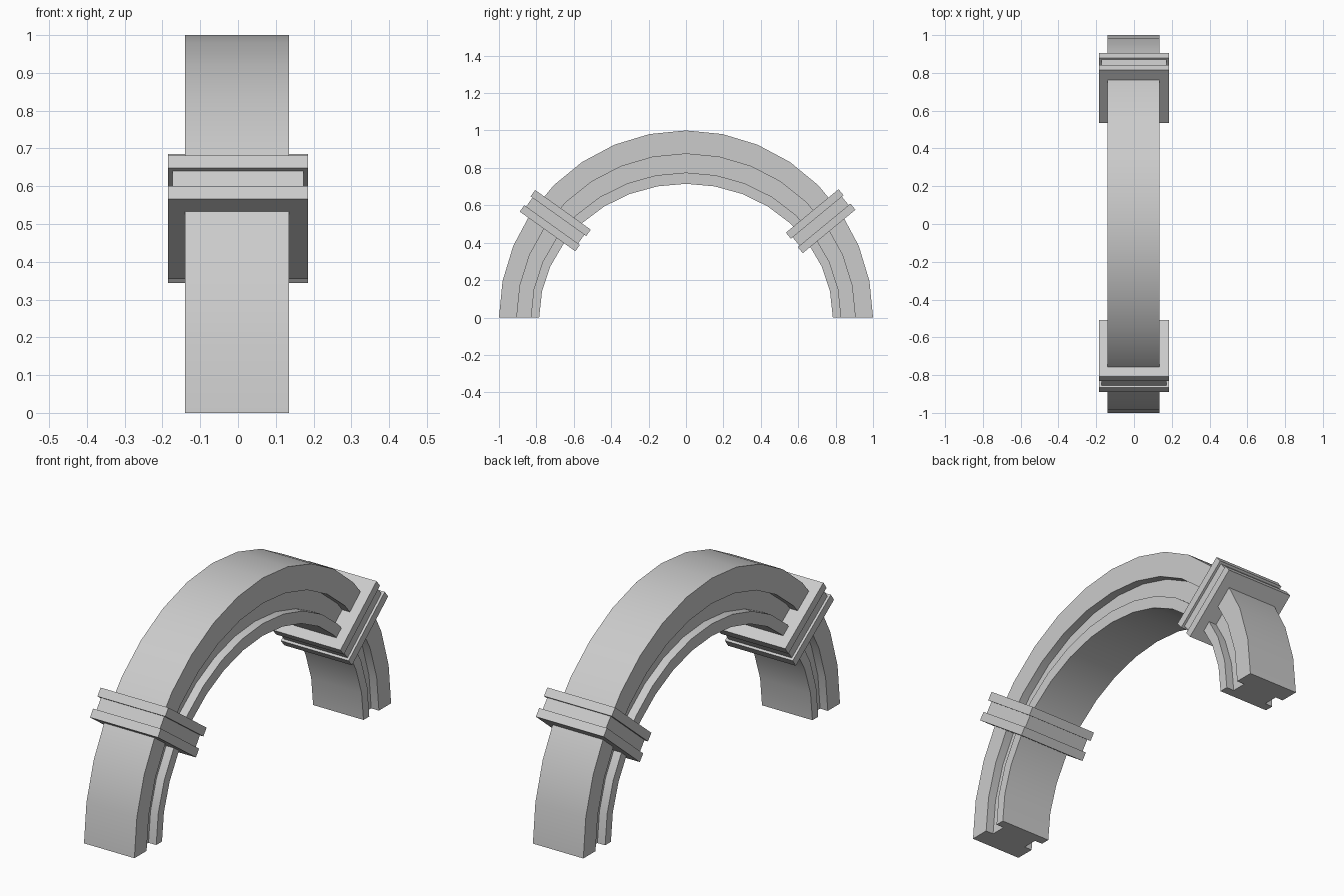
import bpy, bmesh, math
from mathutils import Matrix, Vector

if "Cube" in bpy.data.objects:
    bpy.data.objects.remove(bpy.data.objects["Cube"])

SEGMENTS = 16
XC, HALF_W, GROOVE = -0.0025, 0.1375, 0.042

# Arch section: (x, radius along y, radius along z) - thicker at the crown
side = [(HALF_W, 1.0, 1.0), (HALF_W, 0.905, 0.875),
        (HALF_W - GROOVE, 0.905, 0.875), (HALF_W - GROOVE, 0.83, 0.775),
        (HALF_W, 0.83, 0.775), (HALF_W, 0.785, 0.715)]
section = side + [(-x, ry, rz) for x, ry, rz in reversed(side)]


def finish(name, bm):
    bmesh.ops.recalc_face_normals(bm, faces=bm.faces)
    mesh = bpy.data.meshes.new(name)
    bm.to_mesh(mesh)
    bm.free()
    obj = bpy.data.objects.new(name, mesh)
    bpy.context.collection.objects.link(obj)
    return obj


# Grooved arch: sweep the section over a half turn
bm = bmesh.new()
rings = []
for i in range(SEGMENTS + 1):
    a = math.pi * i / SEGMENTS
    rings.append([bm.verts.new((XC + x, ry * math.cos(a), rz * math.sin(a)))
                  for x, ry, rz in section])
n = len(section)
for r0, r1 in zip(rings, rings[1:]):
    for j in range(n):
        k = (j + 1) % n
        bm.faces.new((r0[j], r0[k], r1[k], r1[j]))
bm.faces.new(rings[0])
bm.faces.new(rings[-1])
arch = finish("arch", bm)
bpy.context.view_layer.objects.active = arch
arch.select_set(True)
bpy.ops.object.shade_smooth_by_angle(angle=math.radians(30))
arch.select_set(False)


# Collar: two plates with a slightly smaller core between them
def collar(name, y, z, tilt):
    place = Matrix.Translation((0, y, z)) @ Matrix.Rotation(math.radians(tilt), 4, 'X')
    for part, offset, size in (("upper_plate", 0.05, (0.37, 0.365, 0.042)),
                               ("core", 0.0, (0.346, 0.341, 0.06)),
                               ("lower_plate", -0.05, (0.37, 0.365, 0.042))):
        bm = bmesh.new()
        bmesh.ops.create_cube(bm, size=1)
        bmesh.ops.scale(bm, vec=Vector(size), verts=bm.verts)
        bmesh.ops.translate(bm, vec=(0, 0, offset), verts=bm.verts)
        bmesh.ops.transform(bm, matrix=place, verts=bm.verts)
        finish(f"{name}_{part}", bm)


collar("front_collar", -0.699, 0.518, -35.5)
collar("back_collar", 0.72, 0.515, 39.5)
